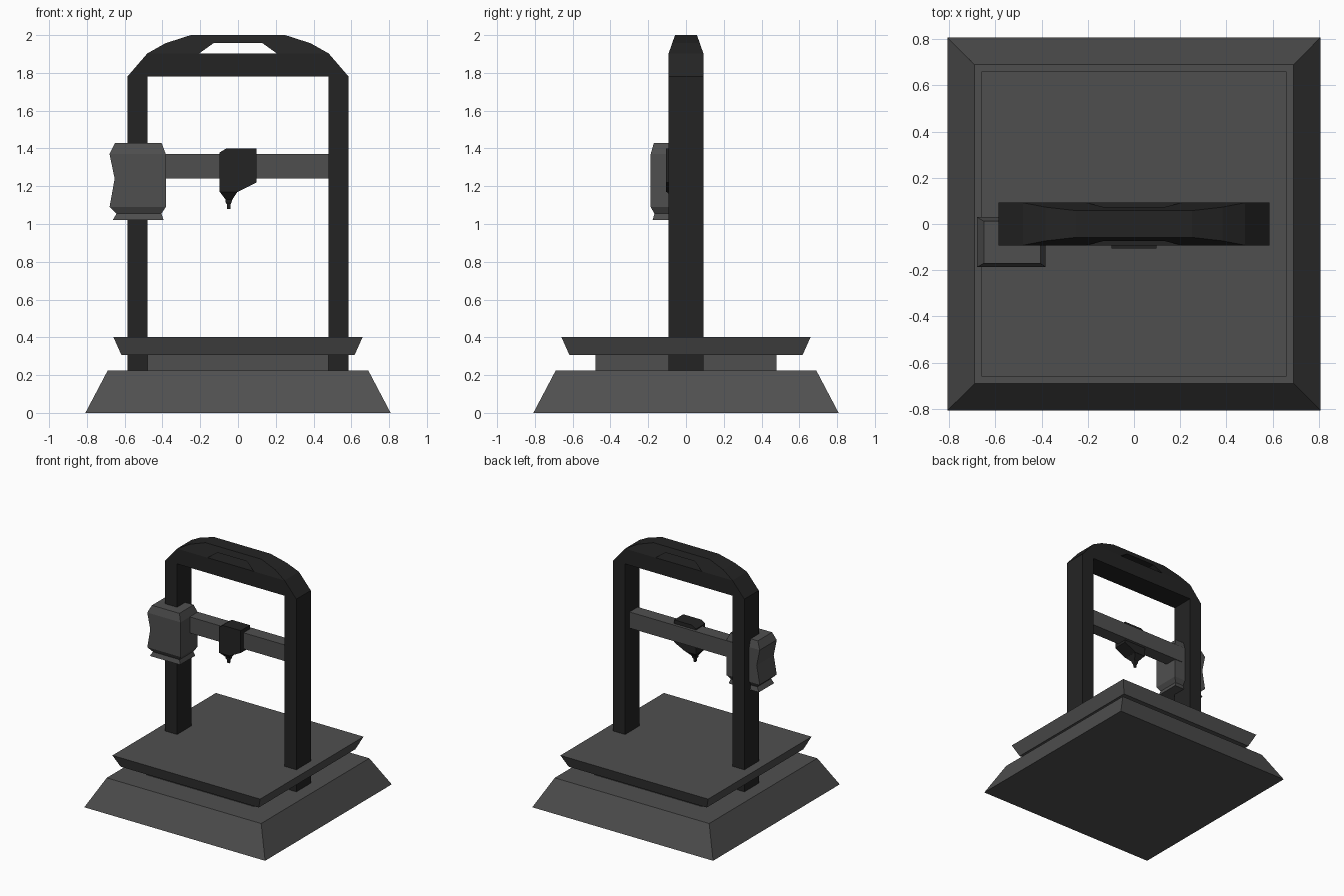
import bpy, bmesh

if "Cube" in bpy.data.objects:
    bpy.data.objects.remove(bpy.data.objects["Cube"])


def material(name, v):
    m = bpy.data.materials.new(name)
    m.diffuse_color = (v, v, v, 1)
    m.use_nodes = True
    m.node_tree.nodes["Principled BSDF"].inputs["Base Color"].default_value = m.diffuse_color
    return m


GREY = material("mid_grey", 0.078)
BLACK = material("near_black", 0.0175)


def finish(name, bm, mat):
    bmesh.ops.recalc_face_normals(bm, faces=bm.faces)
    me = bpy.data.meshes.new(name)
    bm.to_mesh(me)
    bm.free()
    me.materials.append(mat)
    ob = bpy.data.objects.new(name, me)
    bpy.context.collection.objects.link(ob)
    return ob


def loft(name, rings, mat):
    """Stack of rectangles (z, x0, x1, y0, y1) joined into a closed solid."""
    bm = bmesh.new()
    loops = [[bm.verts.new(p) for p in ((x0, y0, z), (x1, y0, z), (x1, y1, z), (x0, y1, z))]
             for z, x0, x1, y0, y1 in rings]
    for a, b in zip(loops, loops[1:]):
        for i in range(4):
            j = (i + 1) % 4
            bm.faces.new((a[i], a[j], b[j], b[i]))
    bm.faces.new(loops[0])
    bm.faces.new(loops[-1])
    return finish(name, bm, mat)


def plates(name, polys, y0, y1, mat, half_width=None):
    """Adjoining xz polygons extruded along y; half_width(z) tapers the depth."""
    bm = bmesh.new()
    for poly in polys:
        bm.faces.new([bm.verts.new((x, y0, z)) for x, z in poly])
    bmesh.ops.remove_doubles(bm, verts=bm.verts, dist=1e-4)
    ext = bmesh.ops.extrude_face_region(bm, geom=bm.faces[:], use_keep_orig=True)
    for v in ext["geom"]:
        if isinstance(v, bmesh.types.BMVert):
            v.co.y = y1
    if half_width:
        for v in bm.verts:
            v.co.y = half_width(v.co.z) * (1 if v.co.y > 0 else -1)
    return finish(name, bm, mat)


def square(z, r):
    return (z, -r, r, -r, r)


# Base, neck and print bed
loft("base", [square(0, 0.808), square(0.224, 0.69)], GREY)
loft("bed_neck", [square(0.222, 0.48), square(0.31, 0.48)], GREY)
loft("print_bed", [square(0.306, 0.617), square(0.402, 0.66)], GREY)

# Gantry frame: two columns and an arched top with a handle slot
column = [(-0.586, 0.222), (-0.48, 0.222), (-0.48, 1.78), (-0.586, 1.78)]
shoulder = [(-0.48, 1.903), (-0.206, 1.903), (-0.13, 1.957), (-0.384, 1.957)]
bar = [(-0.586, 1.78), (-0.48, 1.78), (0.48, 1.78), (0.586, 1.78),
       (0.48, 1.903), (0.206, 1.903), (-0.206, 1.903), (-0.48, 1.903)]
cap = [(-0.384, 1.957), (-0.13, 1.957), (0.13, 1.957), (0.384, 1.957), (0.25, 2.0), (-0.25, 2.0)]


def mirrored(poly):
    return [(-x, z) for x, z in reversed(poly)]


plates("gantry_frame", [column, mirrored(column), bar, shoulder, mirrored(shoulder), cap],
       -0.092, 0.092, BLACK,
       lambda z: 0.092 - 0.034 * max(0, z - 1.903) / 0.097)

# Horizontal rail and the motor housing riding on the left column
loft("cross_rail", [(1.24, -0.45, 0.49, -0.07, 0.035), (1.37, -0.45, 0.49, -0.07, 0.035)], GREY)
loft("motor_housing", [
    (1.02, -0.664, -0.394, -0.177, 0.018),
    (1.055, -0.643, -0.405, -0.167, 0.008),
    (1.09, -0.68, -0.382, -0.187, 0.03),
    (1.24, -0.653, -0.382, -0.187, 0.03),
    (1.37, -0.68, -0.382, -0.187, 0.03),
    (1.43, -0.65, -0.405, -0.17, 0.012)], GREY)

# Print head with tapered nozzle
plates("print_head", [[(-0.098, 1.17), (-0.002, 1.17), (0.098, 1.22), (0.098, 1.40),
                       (-0.062, 1.40), (-0.098, 1.378)]], -0.105, 0.012, BLACK)
loft("nozzle", [
    (1.08, -0.057, -0.041, -0.055, -0.039),
    (1.105, -0.059, -0.039, -0.057, -0.037),
    (1.115, -0.066, -0.034, -0.063, -0.031),
    (1.13, -0.066, -0.030, -0.065, -0.029),
    (1.172, -0.098, -0.002, -0.105, 0.012)], BLACK)
